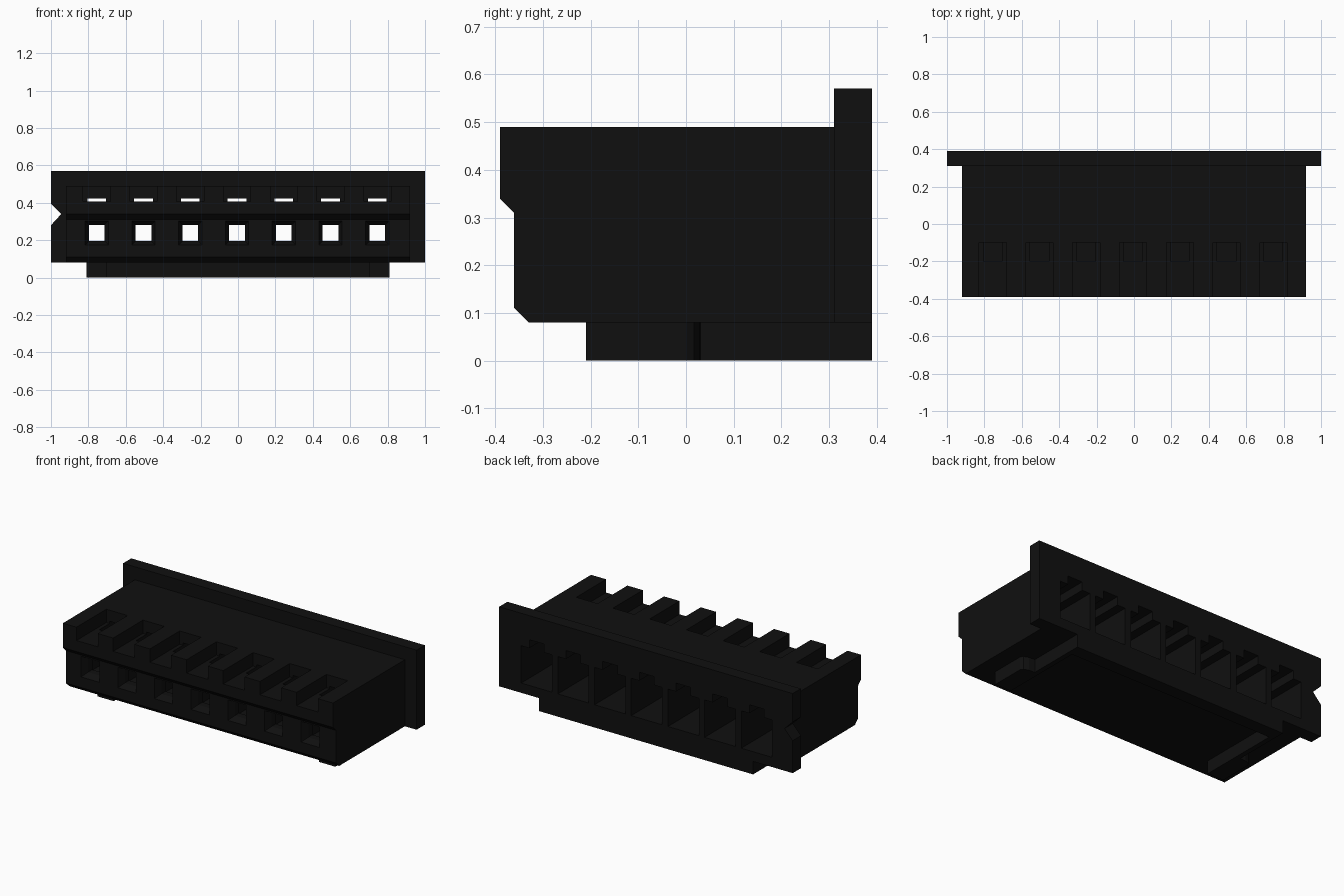
import bpy, bmesh
from mathutils import Vector

if "Cube" in bpy.data.objects:
    bpy.data.objects.remove(bpy.data.objects["Cube"])

black = bpy.data.materials.new("black_plastic")
black.diffuse_color = (0.005, 0.005, 0.005, 1)
black.use_nodes = True
black.node_tree.nodes["Principled BSDF"].inputs["Base Color"].default_value = black.diffuse_color

PITCH, COUNT = 0.25, 7
CENTRES = [-0.005 + PITCH * (i - (COUNT - 1) / 2) for i in range(COUNT)]


def finish(name, bm):
    bmesh.ops.recalc_face_normals(bm, faces=bm.faces)
    me = bpy.data.meshes.new(name)
    bm.to_mesh(me)
    bm.free()
    ob = bpy.data.objects.new(name, me)
    bpy.context.collection.objects.link(ob)
    me.materials.append(black)
    return ob


def prism(name, points, direction):
    """Extrude a closed outline along a direction."""
    bm = bmesh.new()
    face = bm.faces.new([bm.verts.new(p) for p in points])
    ext = bmesh.ops.extrude_face_region(bm, geom=[face])["geom"]
    bmesh.ops.translate(bm, vec=Vector(direction),
                        verts=[g for g in ext if isinstance(g, bmesh.types.BMVert)])
    return finish(name, bm)


def row(name, width, y0, y1, z0, z1, grow=0.0):
    """One box per contact; grow enlarges the front (y0) end into a funnel."""
    bm = bmesh.new()
    for cx in CENTRES:
        box = bmesh.ops.create_cube(bm, size=1)["verts"]
        for v in box:
            front = v.co.y < 0
            g = grow if front else 0
            sx, sz = (1 if v.co.x > 0 else -1), (1 if v.co.z > 0 else -1)
            v.co = (cx + sx * (width / 2 + g), y0 if front else y1,
                    (z1 if sz > 0 else z0) + sz * g)
    return finish(name, bm)


def boolean(target, tool, op):
    mod = target.modifiers.new(op, 'BOOLEAN')
    mod.operation, mod.solver, mod.object = op, 'EXACT', tool
    bpy.context.view_layer.objects.active = target
    bpy.ops.object.modifier_apply(modifier=mod.name)
    bpy.data.objects.remove(tool)


# housing body, side profile extruded along x
profile = [(-0.39, 0.49), (-0.39, 0.34), (-0.36, 0.31), (-0.36, 0.11),
           (-0.33, 0.08), (0.35, 0.08), (0.35, 0.49)]
housing = prism("housing", [(-0.92, y, z) for y, z in profile], (1.84, 0, 0))

# rear flange with the polarising notch in its left edge
outline = [(-1, 0.08), (1, 0.08), (1, 0.57), (-1, 0.57),
           (-1, 0.395), (-0.945, 0.34), (-1, 0.28)]
flange = prism("flange", [(x, 0.31, z) for x, z in outline], (0, 0.08, 0))
boolean(housing, flange, 'UNION')

# contact cavities, key channels, top latch slots, front holes and funnels
for cutter in (
    row("cavity", 0.21, -0.28, 0.5, 0.14, 0.37),
    row("key_channel", 0.10, -0.2, 0.5, 0.35, 0.422),
    row("latch_slot", 0.145, -0.5, -0.10, 0.408, 0.6),
    row("front_hole", 0.084, -0.5, -0.2, 0.195, 0.282),
    row("front_funnel", 0.084, -0.38, -0.32, 0.195, 0.282, 0.03),
):
    boolean(housing, cutter, 'DIFFERENCE')

# U-shaped foot under the housing: two side rails joined along the back
half = [(0.70, 0.31), (0.70, -0.21), (0.81, -0.21), (0.81, 0.0),
        (0.80, 0.017), (0.77, 0.028), (0.73, 0.03), (0.73, 0.39)]
foot = half + [(-x, y) for x, y in reversed(half)]
prism("foot", [(x, y, 0) for x, y in foot], (0, 0, 0.08))
